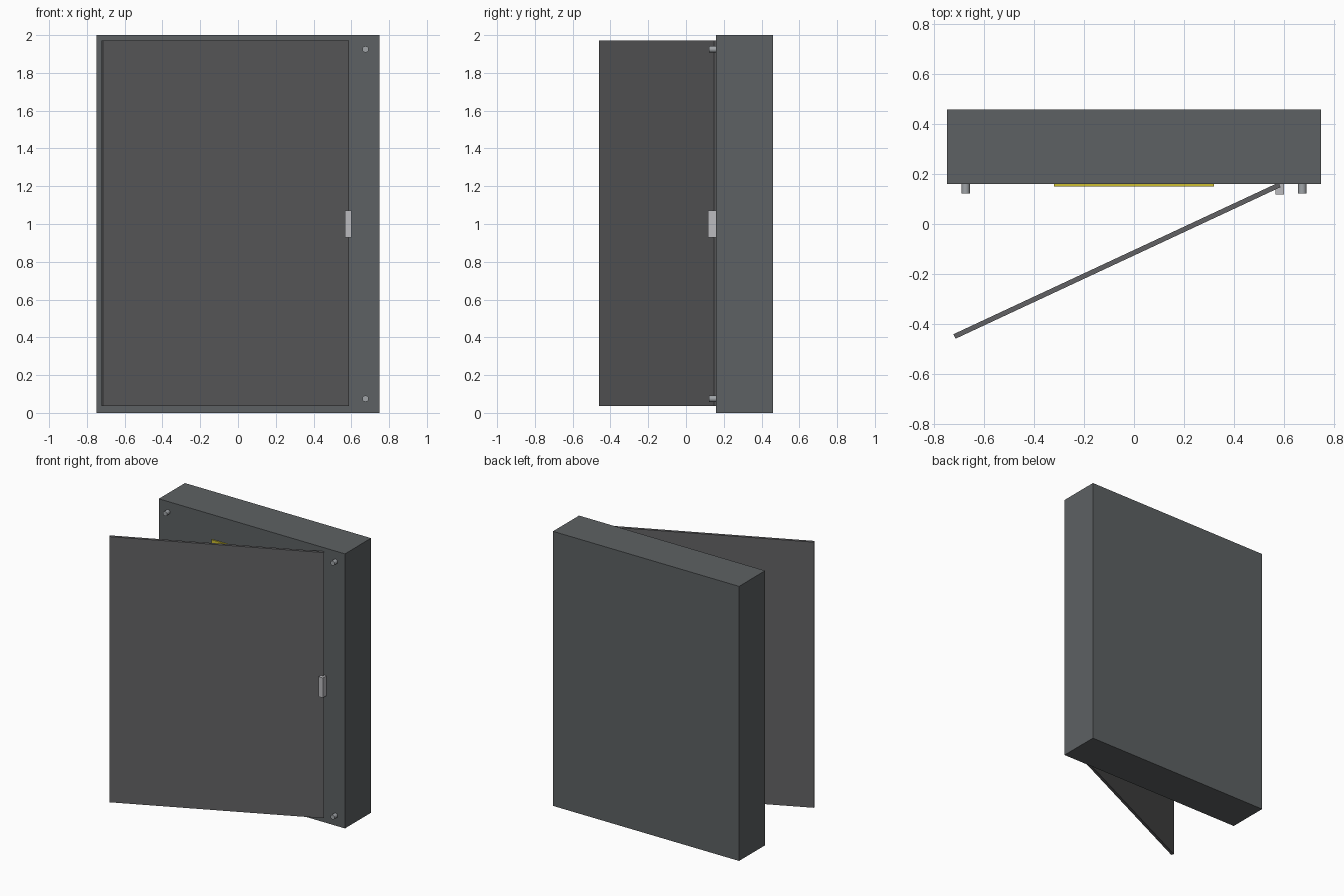
import bpy
from math import radians

if "Cube" in bpy.data.objects:
    bpy.data.objects.remove(bpy.data.objects["Cube"])


def material(name, colour):
    m = bpy.data.materials.new(name)
    m.diffuse_color = (*colour, 1)
    m.use_nodes = True
    m.node_tree.nodes["Principled BSDF"].inputs["Base Color"].default_value = m.diffuse_color
    return m


dark = material("dark_grey_steel", (0.11, 0.12, 0.125))
door_grey = material("door_grey", (0.12, 0.12, 0.125))
metal = material("bare_metal", (0.5, 0.5, 0.52))
bolt_grey = material("bolt_grey", (0.35, 0.37, 0.39))
yellow = material("warning_yellow", (0.62, 0.52, 0.03))


def box(name, centre, size, mat, turn=0):
    bpy.ops.mesh.primitive_cube_add(size=1, location=centre, rotation=(0, 0, turn))
    o = bpy.context.object
    o.name = name
    o.scale = size
    bpy.ops.object.transform_apply(location=False, rotation=False, scale=True)
    o.data.materials.append(mat)
    return o


# Cabinet body
box("cabinet_body", (0, 0.31, 1), (1.5, 0.30, 2), dark)

# Yellow panel on the body front, behind the door
box("yellow_panel", (0, 0.157, 1.5), (0.64, 0.012, 0.64), yellow)

# Door standing ajar
box("door", (-0.068, -0.147, 1.003), (1.438, 0.02, 1.935), door_grey, radians(25))

# Door handle
box("handle", (0.584, 0.14, 1.0), (0.034, 0.045, 0.145), metal)

# Corner bolts
for x in (-0.675, 0.675):
    for z in (0.075, 1.925):
        bpy.ops.mesh.primitive_cylinder_add(vertices=12, radius=0.017, depth=0.05,
                                            location=(x, 0.148, z),
                                            rotation=(radians(90), 0, 0))
        bolt = bpy.context.object
        bolt.name = "corner_bolt"
        bolt.data.materials.append(bolt_grey)
        bpy.ops.object.shade_smooth_by_angle()
